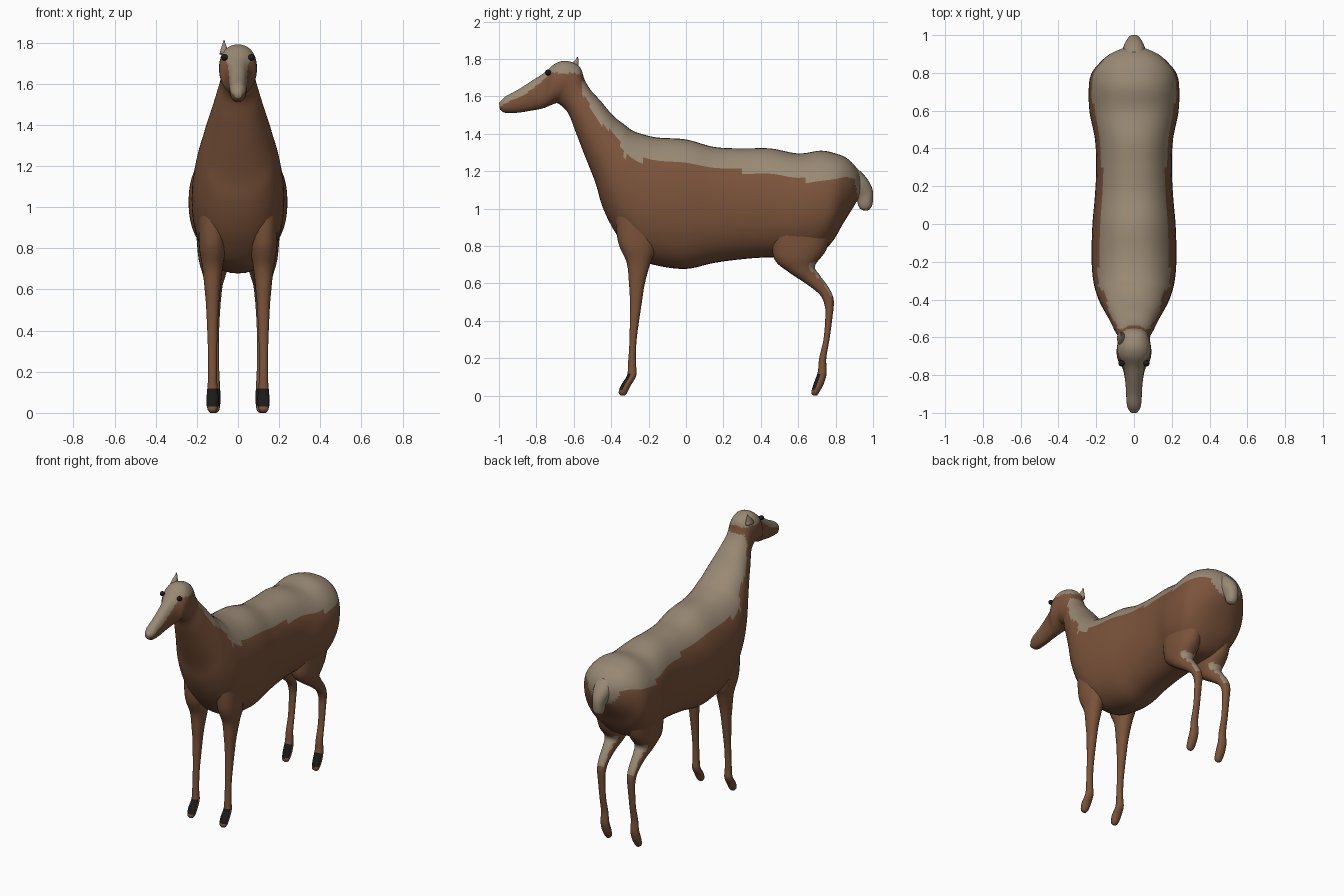
import bpy
import bmesh
import math
from mathutils import Vector

cube = bpy.data.objects.get("Cube")
if cube:
    bpy.data.objects.remove(cube, do_unlink=True)


def make_material(name, colour):
    mat = bpy.data.materials.new(name)
    mat.use_nodes = True
    mat.diffuse_color = (*colour, 1)
    mat.node_tree.nodes["Principled BSDF"].inputs["Base Color"].default_value = (*colour, 1)
    return mat


BROWN, TAN, DARK = range(3)
materials = [
    make_material("brown coat", (0.2, 0.088, 0.044)),
    make_material("tan back", (0.32, 0.25, 0.175)),
    make_material("dark hoof and eye", (0.012, 0.01, 0.01)),
]


def spline(a, b, c, d, t):
    """Catmull-Rom value between b and c."""
    return 0.5 * (2 * b + (c - a) * t + (2 * a - 5 * b + 4 * c - d) * t * t
                  + (3 * b - a - 3 * c + d) * t ** 3)


def line_height(points, y):
    """Height of a broken line at y."""
    for (y0, z0), (y1, z1) in zip(points, points[1:]):
        if y0 <= y <= y1:
            return z0 + (z1 - z0) * (y - y0) / (y1 - y0)
    return points[0][1] if y < points[0][0] else points[-1][1]


def signed_power(value, power):
    return math.copysign(abs(value) ** power, value)


def finish(name, bm, paint):
    """Colour the faces by a rule and make a smooth object."""
    bmesh.ops.recalc_face_normals(bm, faces=bm.faces[:])
    bm.normal_update()
    for face in bm.faces:
        face.smooth = True
        face.material_index = paint(face.calc_center_median(), face.normal)
    mesh = bpy.data.meshes.new(name)
    bm.to_mesh(mesh)
    bm.free()
    for mat in materials:
        mesh.materials.append(mat)
    obj = bpy.data.objects.new(name, mesh)
    bpy.context.collection.objects.link(obj)
    return obj


def loft(name, rings, paint, x=0.0, sides=48, steps=6, power=0.9):
    """Skin rings given as two opposite points (y, z), (y, z) and a half width."""
    bm = bmesh.new()
    padded = [rings[0], *rings, rings[-1]]
    dense = []
    for i in range(len(rings) - 1):
        group = padded[i:i + 4]
        for s in range(steps):
            dense.append([spline(*values, s / steps) for values in zip(*group)])
    dense.append(rings[-1])
    loops = []
    for ay, az, by, bz, width in dense:
        loop = []
        for k in range(sides):
            angle = math.tau * k / sides
            c = signed_power(math.cos(angle), power)
            s = signed_power(math.sin(angle), power)
            loop.append(bm.verts.new((x + width * s,
                                      (ay + by) / 2 + c * (ay - by) / 2,
                                      (az + bz) / 2 + c * (az - bz) / 2)))
        loops.append(loop)
    for low, high in zip(loops, loops[1:]):
        for k in range(sides):
            n = (k + 1) % sides
            bm.faces.new((low[k], low[n], high[n], high[k]))
    bm.faces.new(loops[0])
    bm.faces.new(loops[-1])
    return finish(name, bm, paint)


# Trunk, neck and head: top point, bottom point, half width
body_rings = [
    (.945, 1.15, .925, 1.06, .04), (.91, 1.22, .89, 1.0, .125),
    (.86, 1.27, .84, .92, .185), (.8, 1.295, .78, .82, .228),
    (.72, 1.31, .7, .75, .24), (.6, 1.295, .58, .735, .235),
    (.45, 1.322, .45, .74, .207), (.3, 1.322, .3, .73, .2),
    (.15, 1.33, .15, .71, .207), (0, 1.37, 0, .678, .22),
    (-.15, 1.38, -.15, .695, .225), (-.24, 1.4, -.25, .73, .222),
    (-.29, 1.42, -.34, .82, .213), (-.33, 1.45, -.4, .91, .2),
    (-.37, 1.48, -.45, 1.02, .182), (-.41, 1.52, -.485, 1.14, .162),
    (-.46, 1.58, -.54, 1.28, .132), (-.51, 1.635, -.59, 1.41, .107),
    (-.542, 1.69, -.63, 1.51, .087), (-.57, 1.76, -.68, 1.56, .086),
    (-.64, 1.79, -.705, 1.56, .092), (-.7, 1.775, -.735, 1.548, .086),
    (-.76, 1.725, -.77, 1.535, .06), (-.83, 1.68, -.84, 1.522, .046),
    (-.9, 1.635, -.9, 1.513, .042), (-.965, 1.6, -.965, 1.512, .036),
    (-1, 1.565, -.995, 1.53, .018),
]
back_line = [(-.55, 1.61), (-.46, 1.46), (-.36, 1.38), (-.33, 1.28), (-.2, 1.25),
             (0, 1.24), (.2, 1.2), (.44, 1.2), (.52, 1.165), (.65, 1.15),
             (.9, 1.16), (.93, 1)]
face_line = [(-1, 1.545), (-.85, 1.62), (-.76, 1.69), (-.72, 1.73), (-.55, 1.72)]


def paint_body(p, normal):
    on_back = p.y > -.555 and p.z < 1.68 and p.z > line_height(back_line, p.y)
    on_face = p.z > line_height(face_line, p.y) and p.y < -.54
    return TAN if on_back or on_face else BROWN


loft("body", body_rings, paint_body)

# Short hanging tail: front point, back point, half width
tail_rings = [
    (.84, 1.17, .91, 1.22, .06), (.87, 1.09, .965, 1.165, .06),
    (.91, 1.05, .998, 1.1, .042), (.92, 1.02, .998, 1.03, .036),
    (.93, 1, .985, 1, .027), (.95, .99, .97, .99, .01),
]
loft("tail", tail_rings, lambda p, n: TAN, sides=24)

# Legs: front point, back point, half width, from the top down
front_leg_rings = [
    (-.38, 1.02, -.16, 1.02, .07), (-.365, .83, -.16, .8, .066),
    (-.317, .71, -.19, .71, .05), (-.305, .6, -.22, .6, .038),
    (-.3, .5, -.236, .5, .03), (-.302, .3, -.264, .3, .022),
    (-.31, .17, -.267, .17, .022), (-.315, .11, -.265, .11, .026),
    (-.345, .06, -.295, .055, .03), (-.36, .02, -.315, .015, .024),
    (-.35, .002, -.33, 0, .012),
]
hind_leg_rings = [
    (.46, .88, .79, .92, .09), (.47, .735, .75, .78, .078),
    (.55, .66, .69, .695, .058), (.64, .6, .715, .645, .041),
    (.715, .54, .765, .575, .033), (.742, .48, .79, .51, .028),
    (.745, .42, .783, .42, .024), (.735, .3, .767, .3, .022),
    (.712, .2, .75, .2, .024), (.705, .13, .752, .12, .028),
    (.685, .07, .735, .06, .03), (.67, .02, .71, .015, .025),
    (.68, .002, .7, 0, .012),
]


def paint_leg(p, normal):
    if .03 < p.z < .115 and normal.y < -.25:
        return DARK
    if .53 < p.z < .71 and p.y > .6 and normal.y > .5:
        return TAN
    return BROWN


# Eyes and legs on both sides
for side, sign in (("left", 1), ("right", -1)):
    loft("front_leg_" + side, front_leg_rings, paint_leg, sign * .124, sides=24)
    loft("hind_leg_" + side, hind_leg_rings, paint_leg, sign * .115, sides=24)
    eye = bmesh.new()
    bmesh.ops.create_uvsphere(eye, u_segments=16, v_segments=10, radius=.016)
    bmesh.ops.translate(eye, verts=eye.verts[:], vec=Vector((sign * .066, -.738, 1.728)))
    finish("eye_" + side, eye, lambda p, n: DARK)

# Single small pointed ear
ear_rings = [
    (-.64, 1.745, -.57, 1.74, .022), (-.615, 1.775, -.575, 1.775, .014),
    (-.592, 1.795, -.575, 1.795, .007), (-.582, 1.812, -.578, 1.812, .002),
]
loft("ear_right", ear_rings, lambda p, n: TAN, x=-.068, sides=16)
